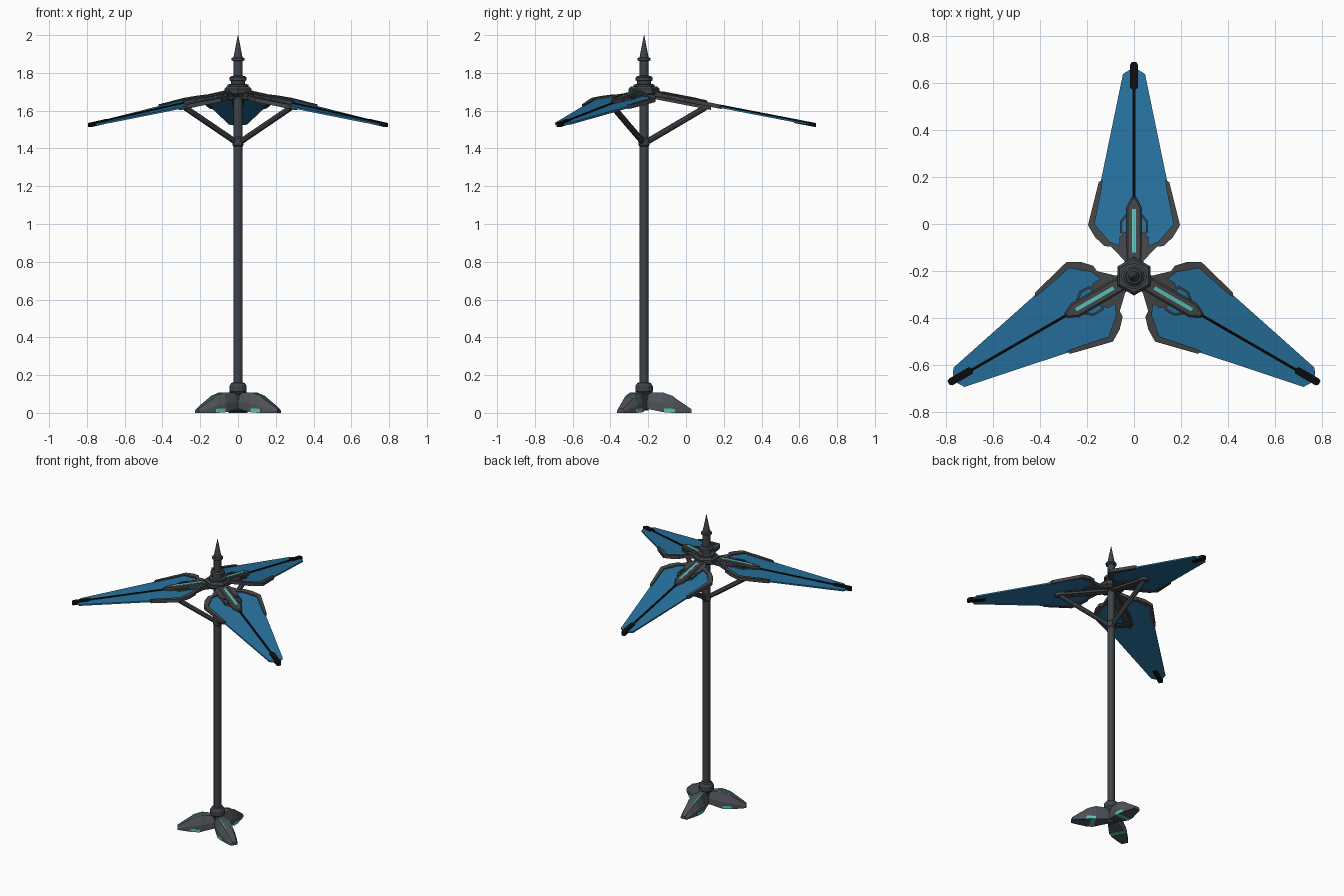
import bpy, bmesh, math
from mathutils import Matrix, Vector

if "Cube" in bpy.data.objects:
    bpy.data.objects.remove(bpy.data.objects["Cube"])

CY = -0.222                       # pole centre in y
ANGLES = (90, 210, 330)           # three-fold symmetry


def mat(name, rgb):
    m = bpy.data.materials.new(name)
    m.diffuse_color = (*rgb, 1)
    m.use_nodes = True
    m.node_tree.nodes["Principled BSDF"].inputs["Base Color"].default_value = m.diffuse_color
    return m


GREY = mat("dark_grey", (0.050, 0.056, 0.063))
EDGE = mat("frame_grey", (0.058, 0.060, 0.064))
STEEL = mat("foot_grey", (0.075, 0.085, 0.098))
BLUE = mat("panel_blue", (0.020, 0.165, 0.340))
TEAL = mat("teal_light", (0.10, 0.55, 0.48))
BLACK = mat("black", (0.004, 0.004, 0.004))


def arm_matrix(deg):
    return Matrix.Translation((0, CY, 0)) @ Matrix.Rotation(math.radians(deg), 4, 'Z')


def finish(name, bm, material, matrix):
    bmesh.ops.recalc_face_normals(bm, faces=bm.faces[:])
    me = bpy.data.meshes.new(name)
    bm.to_mesh(me)
    bm.free()
    me.materials.append(material)
    ob = bpy.data.objects.new(name, me)
    bpy.context.collection.objects.link(ob)
    ob.matrix_world = matrix
    return ob


def lathe(name, profile, sides, material, turn=0):
    """Stacked rings of (radius, z), capped."""
    bm = bmesh.new()
    rings = []
    for r, z in profile:
        rings.append([bm.verts.new((r * math.cos(2 * math.pi * i / sides),
                                    r * math.sin(2 * math.pi * i / sides), z)) for i in range(sides)])
    for a, b in zip(rings, rings[1:]):
        for i in range(sides):
            j = (i + 1) % sides
            bm.faces.new((a[i], a[j], b[j], b[i]))
    bm.faces.new(rings[0])
    bm.faces.new(rings[-1])
    return finish(name, bm, material, arm_matrix(turn))


def slope(r):
    return 1.702 - 0.193 * r      # top surface of the drooping panels


def plate(name, outline, low, high, material, deg, inset=0.0):
    """Sloping plate from an (r, t) outline, optional chamfered top."""
    bm = bmesh.new()
    f = bm.faces.new([bm.verts.new((r, t, slope(r) + low)) for r, t in outline])
    top = bmesh.ops.extrude_face_region(bm, geom=[f])
    verts = [g for g in top["geom"] if isinstance(g, bmesh.types.BMVert)]
    bmesh.ops.translate(bm, verts=verts, vec=(0, 0, high - low))
    if inset:
        cap = [g for g in top["geom"] if isinstance(g, bmesh.types.BMFace)]
        bm.normal_update()
        bmesh.ops.inset_region(bm, faces=cap, thickness=inset)
        bmesh.ops.translate(bm, verts=list({v for c in cap for v in c.verts}), vec=(0, 0, inset * 0.7))
    return finish(name, bm, material, arm_matrix(deg))


def loft(name, sections, material, deg, crown=0.6):
    """Leg-like body; sections are (r, z_low, z_high, half_width, shift)."""
    bm = bmesh.new()
    rings = []
    for r, zl, zh, w, s in sections:
        zm = zl + (zh - zl) * 0.45
        pts = [(-w, zl), (w, zl), (w, zm), (w * crown, zh), (-w * crown, zh), (-w, zm)]
        rings.append([bm.verts.new((r, t + s, z)) for t, z in pts])
    for a, b in zip(rings, rings[1:]):
        for i in range(6):
            j = (i + 1) % 6
            bm.faces.new((a[i], a[j], b[j], b[i]))
    bm.faces.new(rings[0])
    bm.faces.new(rings[-1])
    return finish(name, bm, material, arm_matrix(deg))


def bar(name, p, q, radius, sides, material, deg):
    """Straight rod between two points in the arm's frame."""
    p, q = Vector(p), Vector(q)
    d = q - p
    bm = bmesh.new()
    bmesh.ops.create_cone(bm, cap_ends=True, segments=sides, radius1=radius, radius2=radius, depth=d.length)
    m = Matrix.Translation((p + q) / 2) @ d.to_track_quat('Z', 'Y').to_matrix().to_4x4()
    bmesh.ops.transform(bm, matrix=m, verts=bm.verts[:])
    return finish(name, bm, material, arm_matrix(deg))


def mirrored(half):
    return half + [(r, -t) for r, t in reversed(half)]


# pole, base collar, strut collar, hub and spire
lathe("pole", [(0.024, 0.05), (0.024, 1.87)], 12, GREY)
lathe("base_collar", [(0.022, 0.012), (0.032, 0.03), (0.032, 0.095), (0.046, 0.112), (0.046, 0.142),
                      (0.036, 0.158), (0.024, 0.162)], 12, GREY)
lathe("strut_collar", [(0.024, 1.41), (0.030, 1.418), (0.030, 1.452), (0.024, 1.46)], 12, GREY)
lathe("hub_lower", [(0.06, 1.675), (0.082, 1.69), (0.082, 1.715), (0.07, 1.728)], 6, GREY, 30)
lathe("hub_upper", [(0.055, 1.72), (0.055, 1.738), (0.037, 1.742), (0.037, 1.757), (0.045, 1.760),
                    (0.045, 1.776), (0.036, 1.784), (0.024, 1.785)], 12, GREY)
lathe("spire", [(0.024, 1.862), (0.034, 1.866), (0.034, 1.878), (0.024, 1.882), (0.001, 2.0)], 12, GREY)

PANEL = mirrored([(0.06, 0.025), (0.13, 0.10), (0.22, 0.18), (0.40, 0.142), (0.86, 0.047), (0.877, 0.02)])
FRAME = [(0.41, 0.134), (0.40, 0.150), (0.217, 0.196), (0.165, 0.165), (0.128, 0.125), (0.126, 0.098),
         (0.055, 0.03), (0.085, 0.02), (0.13, 0.062), (0.148, 0.105), (0.222, 0.168), (0.38, 0.136)]
ARM = mirrored([(0.04, 0.03), (0.29, 0.033), (0.335, 0.010)])
WING = mirrored([(0.05, 0.03), (0.095, 0.062), (0.205, 0.062), (0.25, 0.034)])
BRACKET = [(0.17, 0.034), (0.185, 0.060), (0.235, 0.060), (0.265, 0.034), (0.25, 0.034),
           (0.228, 0.051), (0.192, 0.051), (0.182, 0.034)]

for n, a in enumerate(ANGLES, 1):
    # blue panel with its angular edge frames
    plate(f"panel_{n}", PANEL, -0.010, 0.0, BLUE, a)
    for side, s in (("left", 1), ("right", -1)):
        plate(f"panel_frame_{side}_{n}", [(r, t * s) for r, t in FRAME], -0.014, 0.008, EDGE, a)
        plate(f"arm_bracket_{side}_{n}", [(r, t * s) for r, t in BRACKET], 0.0, 0.012, GREY, a)
    # central arm with side wings, teal strip and underside rib
    plate(f"arm_wing_{n}", mirrored([(0.05, 0.03), (0.095, 0.062), (0.165, 0.062), (0.19, 0.034)]),
          -0.014, 0.010, EDGE, a)
    plate(f"arm_{n}", ARM, -0.016, 0.012, EDGE, a, 0.008)
    plate(f"arm_light_{n}", mirrored([(0.10, 0.008), (0.285, 0.008)]), 0.014, 0.0195, TEAL, a)
    plate(f"under_rib_{n}", mirrored([(0.02, 0.022), (0.33, 0.022), (0.355, 0.010)]), -0.030, -0.008, GREY, a)
    # black spine and tip clamp
    bar(f"spine_{n}", (0.30, 0, slope(0.30) + 0.001), (0.89, 0, slope(0.89) + 0.001), 0.007, 6, BLACK, a)
    plate(f"tip_clamp_{n}", mirrored([(0.795, 0.008), (0.80, 0.016), (0.90, 0.016), (0.91, 0.010)]),
          -0.014, 0.008, BLACK, a)
    # diagonal strut
    bar(f"strut_{n}", (0.01, 0, 1.432), (0.325, 0, slope(0.325) - 0.022), 0.016, 8, GREY, a)
    # foot with teal side and top lights
    loft(f"foot_{n}", [(0.015, 0.022, 0.108, 0.028, 0), (0.10, 0.004, 0.106, 0.050, 0), (0.15, 0, 0.088, 0.048, 0),
                       (0.21, 0, 0.048, 0.034, 0), (0.25, 0, 0.020, 0.022, 0)], STEEL, a)
    loft(f"foot_side_light_{n}", [(0.105, 0.002, 0.022, 0.052, 0), (0.15, 0.001, 0.022, 0.050, 0),
                                  (0.165, 0.001, 0.020, 0.0465, 0)], TEAL, a, 1.0)
    for side, s in (("left", 1), ("right", -1)):
        loft(f"foot_top_light_{side}_{n}", [(0.07, 0.100, 0.1085, 0.005, 0.020 * s),
                                            (0.10, 0.100, 0.1085, 0.005, 0.024 * s),
                                            (0.15, 0.083, 0.0905, 0.005, 0.023 * s),
                                            (0.165, 0.073, 0.0805, 0.004, 0.021 * s)], TEAL, a)
